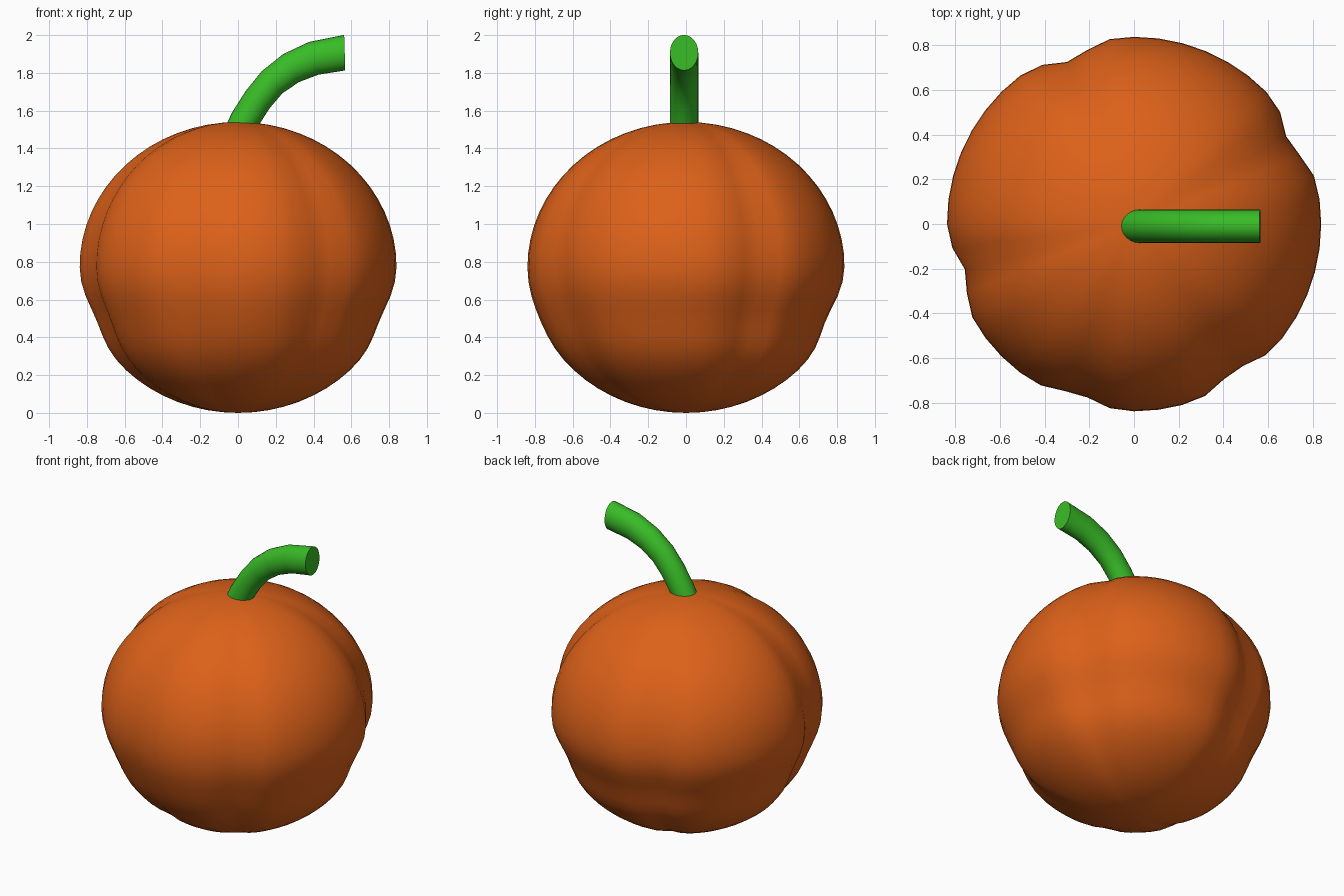
import bpy, bmesh, math
from mathutils import Vector

if "Cube" in bpy.data.objects:
    bpy.data.objects.remove(bpy.data.objects["Cube"])


def material(name, color):
    m = bpy.data.materials.new(name)
    m.diffuse_color = color
    m.use_nodes = True
    m.node_tree.nodes["Principled BSDF"].inputs["Base Color"].default_value = m.diffuse_color
    return m


def finish(bm, name, mat, angle):
    bmesh.ops.recalc_face_normals(bm, faces=bm.faces)
    me = bpy.data.meshes.new(name)
    bm.to_mesh(me)
    bm.free()
    ob = bpy.data.objects.new(name, me)
    bpy.context.collection.objects.link(ob)
    me.materials.append(mat)
    bpy.ops.object.select_all(action='DESELECT')
    ob.select_set(True)
    bpy.context.view_layer.objects.active = ob
    bpy.ops.object.shade_smooth_by_angle(angle=math.radians(angle))
    return ob


def bump(d, width):
    return math.exp(-(d / width) ** 2)


orange = material("orange_skin", (0.72, 0.12, 0.01, 1))
green = material("green_stem", (0.04, 0.50, 0.02, 1))

# Pumpkin body: squashed sphere with irregular meridian grooves
# (angle in degrees, depth, width in degrees)
grooves = [(28, .055, 8), (111, .055, 8), (196, .055, 8),
           (252, .04, 8), (304, .045, 8)]
bm = bmesh.new()
bmesh.ops.create_uvsphere(bm, u_segments=48, v_segments=32, radius=1)
for v in bm.verts:
    a = math.degrees(math.atan2(v.co.y, v.co.x)) % 360
    z = 0.772 + 0.768 * v.co.z
    k = 0.84
    for ang, depth, width in grooves:
        d = (a - ang + 180) % 360 - 180
        k -= depth * bump(d, width)
    # shallow pinch under the middle, fading out towards the front
    side = 0.5 + 0.5 * math.sin(math.radians(a))
    k -= 0.045 * (0.25 + 0.75 * side ** 0.5) * bump(z - 0.49, 0.15)
    v.co = (v.co.x * k, v.co.y * k, z)
low = min(v.co.z for v in bm.verts)
for v in bm.verts:
    v.co.z -= low * (1.54 - v.co.z) / 1.54
finish(bm, "pumpkin_body", orange, 60)

# Curved stem: elliptical rings swept along a bent path (x, z, in-plane radius)
path = [(-.01, 1.45, .078), (.035, 1.55, .078), (.105, 1.66, .078),
        (.18, 1.75, .08), (.28, 1.825, .085), (.40, 1.877, .09),
        (.565, 1.907, .094)]
sides = 24
bm = bmesh.new()
rings = []
for i, (x, z, r) in enumerate(path):
    x0, z0, _ = path[max(i - 1, 0)]
    x1, z1, _ = path[min(i + 1, len(path) - 1)]
    t = Vector((x1 - x0, 0, z1 - z0)).normalized()
    if i == len(path) - 1:
        t = Vector((1, 0, 0.03)).normalized()
    n = Vector((-t.z, 0, t.x))
    ring = []
    for j in range(sides):
        a = 2 * math.pi * j / sides
        p = Vector((x, -.01, z)) + n * r * math.cos(a)
        p.y += 0.075 * math.sin(a)
        ring.append(bm.verts.new(p))
    rings.append(ring)
for a, b in zip(rings, rings[1:]):
    for j in range(sides):
        k = (j + 1) % sides
        bm.faces.new((a[j], a[k], b[k], b[j]))
bm.faces.new(rings[0])
bm.faces.new(rings[-1])
finish(bm, "stem", green, 40)
